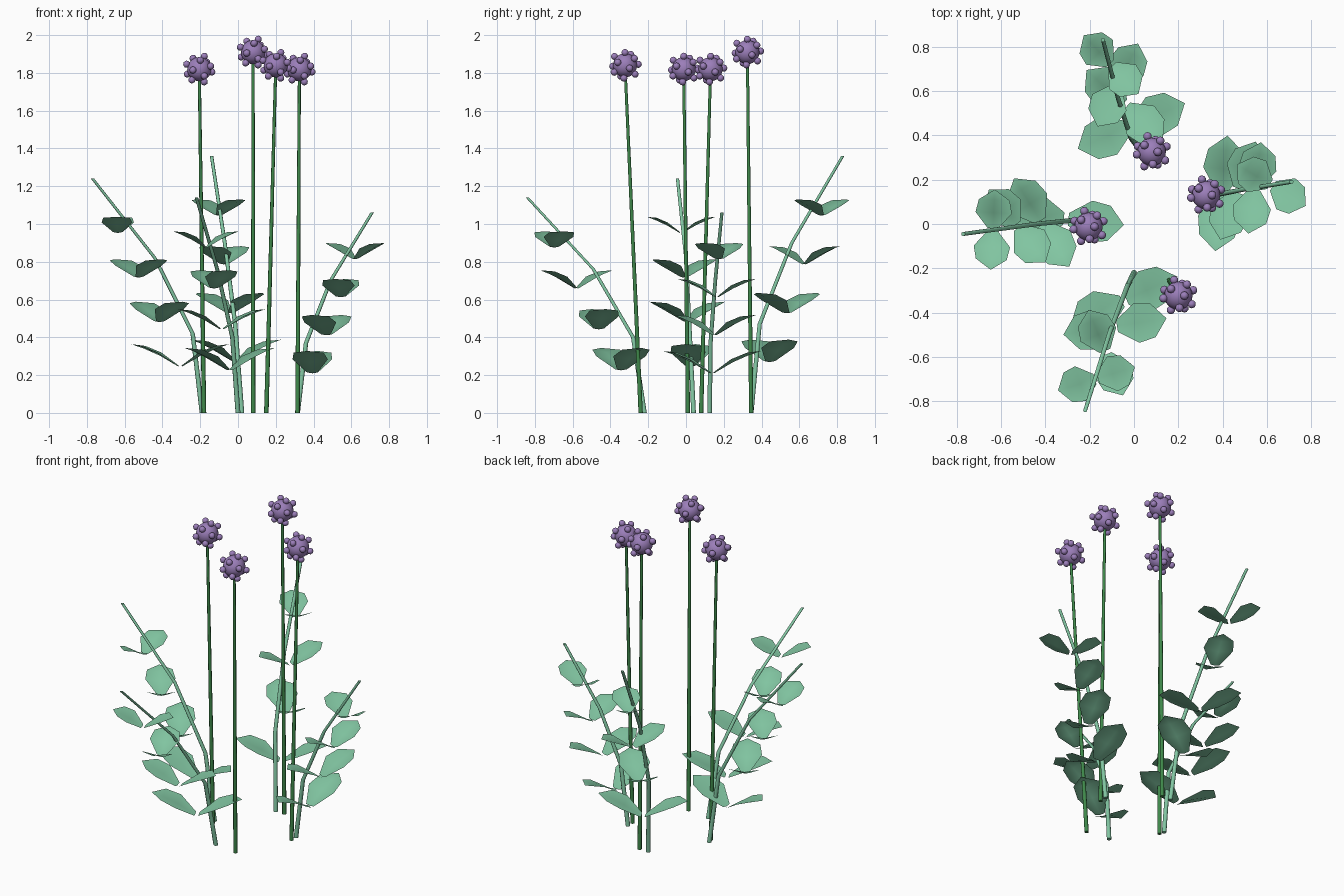
import bpy, bmesh, math
from mathutils import Vector, Matrix

cube = bpy.data.objects.get("Cube")
if cube:
    bpy.data.objects.remove(cube, do_unlink=True)


def make_material(name, rgb):
    mat = bpy.data.materials.new(name)
    mat.use_nodes = True
    mat.diffuse_color = (*rgb, 1)
    mat.node_tree.nodes["Principled BSDF"].inputs["Base Color"].default_value = (*rgb, 1)
    return mat


LEAF = make_material("pale_leaf_green", (0.225, 0.57, 0.365))
STEM = make_material("dark_stem_green", (0.05, 0.25, 0.07))
BLOOM = make_material("violet", (0.33, 0.21, 0.49))


def finish(bm, name, mat):
    """Turn the bmesh into an object, smooth except at strong angles."""
    mesh = bpy.data.meshes.new(name)
    for f in bm.faces:
        f.smooth = True
    bm.to_mesh(mesh)
    bm.free()
    mesh.set_sharp_from_angle(angle=math.radians(50))
    mesh.materials.append(mat)
    obj = bpy.data.objects.new(name, mesh)
    bpy.context.scene.collection.objects.link(obj)


def tube(name, points, r0, r1, mat, sides=10):
    """Tapered tube through a few points, with horizontal rings."""
    bm = bmesh.new()
    rings = []
    for i, p in enumerate(points):
        r = r0 + (r1 - r0) * i / (len(points) - 1)
        rings.append([bm.verts.new((p[0] + r * math.cos(k * math.tau / sides),
                                    p[1] + r * math.sin(k * math.tau / sides),
                                    p[2])) for k in range(sides)])
    for a, b in zip(rings, rings[1:]):
        for k in range(sides):
            n = (k + 1) % sides
            bm.faces.new((a[k], a[n], b[n], b[k]))
    bm.faces.new(rings[0][::-1])
    bm.faces.new(rings[-1])
    finish(bm, name, mat)


def flower_head(name, centre):
    """Ball studded with evenly spread florets."""
    bm = bmesh.new()
    bmesh.ops.create_icosphere(bm, subdivisions=3, radius=0.064,
                               matrix=Matrix.Translation(centre))
    count = 14
    for i in range(count):
        z = 1 - (2 * i + 1) / count
        a = i * math.pi * (3 - math.sqrt(5))
        s = math.sqrt(1 - z * z)
        pos = Vector(centre) + 0.073 * Vector((s * math.cos(a), s * math.sin(a), z))
        bmesh.ops.create_icosphere(bm, subdivisions=2, radius=0.019,
                                   matrix=Matrix.Translation(pos))
    finish(bm, name, BLOOM)


# Leaf outline: distance along, half width, rise (all relative)
LEAF_ROWS = [(0.04, 0.3, 0.0), (0.42, 1.0, 0.55), (0.74, 0.85, 0.86)]
CUP = 0.016  # how far the midrib sinks below the leaf edges


def add_leaf(bm, origin, angle, length, half_width, rise):
    mat = Matrix.Translation(origin) @ Matrix.Rotation(angle, 4, 'Z')
    rows = [[bm.verts.new(mat @ Vector((d * length, side * w * half_width,
                                        h * rise + (abs(side) - 0.5) * w * CUP)))
             for side in (-1, 0, 1)] for d, w, h in LEAF_ROWS]
    tip = bm.verts.new(mat @ Vector((length, 0, rise)))
    for k in (0, 1):
        for a, b in zip(rows, rows[1:]):
            bm.faces.new((a[k], b[k], b[k + 1], a[k + 1]))
        bm.faces.new((rows[-1][k], tip, rows[-1][k + 1]))


# Flower stems: foot and head centre
flowers = [
    ((-0.18, 0.01, 0), (-0.205, -0.012, 1.82)),
    ((0.08, 0.345, 0), (0.08, 0.325, 1.91)),
    ((0.15, -0.24, 0), (0.20, -0.323, 1.84)),
    ((0.315, 0.08, 0), (0.325, 0.13, 1.82)),
]
for i, (foot, head) in enumerate(flowers, 1):
    tube(f"flower_stem_{i}", [foot, head], 0.012, 0.008, STEM)
    flower_head(f"flower_head_{i}", head)

# Leafy branches: path from foot to tip, and the turn of each leaf pair in degrees
branches = [
    ([(-0.19, 0.04, 0), (-0.24, 0.02, 0.42), (-0.44, 0, 0.82), (-0.77, -0.045, 1.24)],
     (-6, -58, -52, 87)),
    ([(0.02, 0.345, 0), (-0.015, 0.39, 0.47), (-0.07, 0.56, 0.9), (-0.14, 0.83, 1.36)],
     (23, 137, 64, 133)),
    ([(0.315, 0.125, 0), (0.36, 0.13, 0.37), (0.49, 0.155, 0.7), (0.71, 0.19, 1.06)],
     (-96, -110, -98, -31)),
    ([(0, -0.22, 0), (-0.03, -0.28, 0.4), (-0.11, -0.49, 0.76), (-0.22, -0.84, 1.14)],
     (24, 9, 112, 17)),
]
for i, (path, turns) in enumerate(branches, 1):
    tube(f"branch_{i}", path, 0.013, 0.009, LEAF)
    foot, tip = Vector(path[0]), Vector(path[-1])
    bm = bmesh.new()
    for level, turn in enumerate(turns):
        origin = foot.lerp(tip, 0.2 + 0.19 * level)
        for flip in (0, math.pi):
            add_leaf(bm, origin, math.radians(turn) + flip, 0.262 - 0.027 * level,
                     0.094 - 0.004 * level, 0.116 - 0.011 * level)
    bmesh.ops.solidify(bm, geom=bm.faces[:], thickness=0.004)
    finish(bm, f"leaves_{i}", LEAF)
